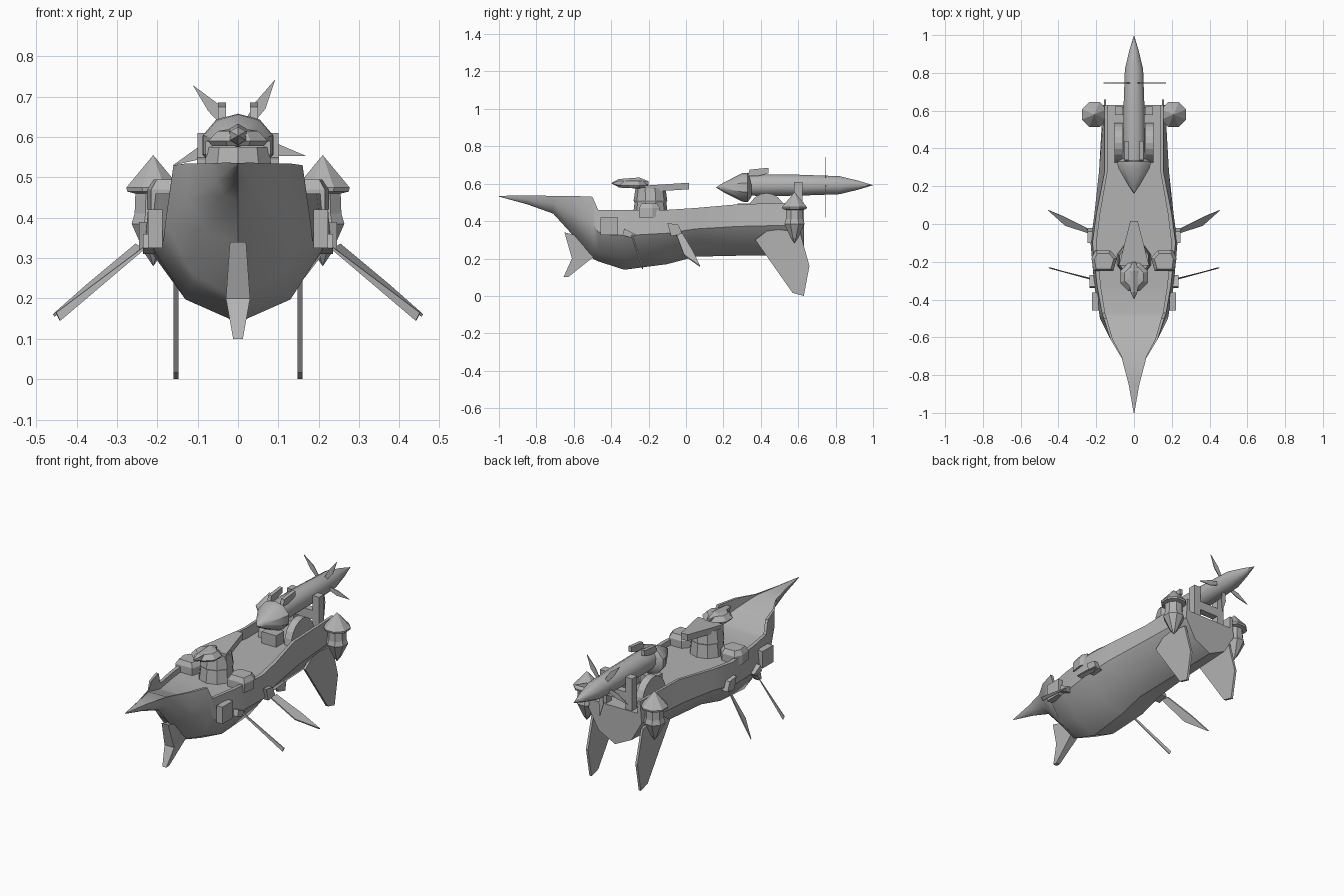
import bpy, bmesh, math
from mathutils import Vector, Matrix

default_cube = bpy.data.objects.get("Cube")
if default_cube:
    bpy.data.objects.remove(default_cube, do_unlink=True)

GREY = 0.45
paint = bpy.data.materials.new("plain grey")
paint.use_nodes = True
paint.diffuse_color = (GREY, GREY, GREY, 1)
paint.node_tree.nodes["Principled BSDF"].inputs["Base Color"].default_value = (GREY, GREY, GREY, 1)


def finish(name, bm, mirrored=False, smooth_angle=None):
    """Turn a bmesh into a painted object, optionally mirrored across x."""
    bmesh.ops.remove_doubles(bm, verts=bm.verts, dist=0.0002)
    bmesh.ops.recalc_face_normals(bm, faces=bm.faces)
    mesh = bpy.data.meshes.new(name)
    bm.to_mesh(mesh)
    bm.free()
    mesh.materials.append(paint)
    obj = bpy.data.objects.new(name, mesh)
    bpy.context.collection.objects.link(obj)
    if smooth_angle:
        bpy.ops.object.select_all(action="DESELECT")
        obj.select_set(True)
        bpy.context.view_layer.objects.active = obj
        bpy.ops.object.shade_smooth_by_angle(angle=math.radians(smooth_angle))
    if mirrored:
        modifier = obj.modifiers.new("other side", "MIRROR")
        modifier.use_axis[0] = True
        modifier.use_mirror_merge = False
    return obj


def loft(name, rings, mirrored=False, smooth_angle=None):
    """Skin a row of closed rings that share one point count, with end caps."""
    bm = bmesh.new()
    rows = [[bm.verts.new(point) for point in ring] for ring in rings]
    count = len(rows[0])
    for near, far in zip(rows, rows[1:]):
        for i in range(count):
            j = (i + 1) % count
            bm.faces.new((near[i], near[j], far[j], far[i]))
    bm.faces.new(rows[0])
    bm.faces.new(rows[-1])
    return finish(name, bm, mirrored, smooth_angle)


def prism(name, outline, depth, mirrored=False):
    """Push an outline of 3D points along the depth vector."""
    base = [Vector(point) for point in outline]
    return loft(name, [base, [point + Vector(depth) for point in base]], mirrored)


def lathe(name, profile, center, sides=8, along_y=False, stretch=1, mirrored=False, smooth_angle=None):
    """Turn (radius, height) pairs around z, or around y."""
    turn = Matrix.Rotation(-math.pi / 2, 4, "X") if along_y else Matrix.Identity(4)
    place = Matrix.Translation(center) @ turn
    rings = []
    for radius, height in profile:
        angles = [math.tau * (i + 0.5) / sides for i in range(sides)]
        rings.append([place @ Vector((stretch * max(radius, 0.0003) * math.cos(a),
                                      max(radius, 0.0003) * math.sin(a), height)) for a in angles])
    return loft(name, rings, mirrored, smooth_angle)


def box(name, center, size, mirrored=False):
    bm = bmesh.new()
    bmesh.ops.create_cube(bm, size=1, matrix=Matrix.Translation(center) @ Matrix.Diagonal((*size, 1)))
    return finish(name, bm, mirrored)


def side_plate(name, outline, x, thickness, mirrored=True):
    """Flat plate drawn in the side plane from (y, z) points."""
    return prism(name, [(x, y, z) for y, z in outline], (thickness, 0, 0), mirrored)


# Hull with long prow, bulwarks and sunken deck
# y, rim half width, rim height, belly half width, keel height, deck height
stations = [
    (-1, .002, .535, .002, .531, .534),
    (-.85, .028, .537, .025, .49, .536),
    (-.71, .065, .535, .055, .44, .53),
    (-.61, .125, .535, .125, .33, .48),
    (-.5, .16, .53, .18, .2, .44),
    (-.47, .17, .46, .185, .185, .43),
    (-.33, .195, .46, .21, .14, .43),
    (-.1, .22, .46, .23, .17, .43),
    (.05, .2, .47, .21, .21, .43),
    (.28, .155, .49, .185, .215, .43),
    (.63, .155, .5, .165, .22, .43)]


def hull_ring(y, rim, top, belly, keel, deck):
    rise = top - keel
    inner = rim * 0.9
    half = [(inner, deck), (inner, top), (rim, top),
            (belly, keel + rise * 0.57), (belly * 0.62, keel + rise * 0.18)]
    right = [(x, y, z) for x, z in half]
    left = [(-x, y, z) for x, z in reversed(half)]
    return right + [(0, y, keel)] + left


loft("hull", [hull_ring(*station) for station in stations], smooth_angle=35)

# Keel spike under the bow
bow_fin = [(-.65, .34, .02), (-.61, .2, .03), (-.655, .1, .012), (-.63, .1, .012), (-.48, .22, .025), (-.5, .3, .02)]
loft("bow_keel_spike", [[(side * w, y, z) for y, z, w in bow_fin] for side in (-1, 1)])

# Rear rudder fins
side_plate("rudder_fin", [(.37, .3), (.57, .016), (.63, 0), (.66, .16), (.61, .34), (.45, .36)], .147, .013)

# Side hatches and oar sockets
box("side_hatch", (.205, -.41, .373), (.036, .095, .095), True)
side_plate("front_oar_socket", [(-.33, .36), (-.27, .33), (-.29, .31), (-.34, .325)], .19, .045)
side_plate("rear_oar_socket", [(-.1, .39), (-.04, .38), (-.02, .33), (-.08, .32)], .2, .045)

# Oars sweeping out and down
prism("rear_oar", [(.235, -.05, .32), (.36, -.01, .215), (.455, .075, .155), (.37, .04, .23), (.25, -.02, .33)],
      (.004, 0, .006), True)
prism("front_oar", [(.21, -.3, .34), (.44, -.235, .145), (.45, -.235, .165), (.23, -.29, .33)],
      (.002, .005, 0), True)

# Tower with wedge roof and gun hood
lathe("tower", [(.095, .42), (.085, .5), (.09, .51), (.08, .575)], (0, -.19, 0), 10, smooth_angle=30)
prism("tower_roof_wedge", [(-.08, -.22, .555), (.08, -.22, .555), (.02, .015, .57), (-.02, .015, .57)], (0, 0, .035))
lathe("gun_hood", [(.07, .578), (.08, .59), (.055, .615), (.02, .62)], (0, -.28, 0), 8)
lathe("gun_nose", [(0, -.4), (.022, -.36), (.03, -.25), (.01, -.2)], (0, 0, .603), 6, True)

# Deck pods beside the tower
pod = []
for height, scale in ((.42, 1), (.47, 1), (.495, .75)):
    pod.append([(.16 + x * scale, -.2 + y * scale, height)
                for x, y in ((-.07, .02), (-.035, .06), (.045, .06), (.065, .02), (.055, -.05), (-.05, -.05))])
loft("deck_pod", pod, True)

# Spindle engine over the stern
lathe("engine_nose", [(0, .16), (.025, .2), (.076, .3), (.078, .33), (.05, .35)], (0, 0, .58), 10, True, 1.18,
      smooth_angle=35)
lathe("engine_spindle", [(.055, .3), (.06, .4), (.058, .6), (.05, .82), (.025, .92), (0, 1)],
      (0, 0, .592), 12, True, smooth_angle=35)

# Engine cradle: round arches, brackets and a front step
arch = [(.43 + .105 * math.cos(a), .43 + .12 * math.sin(a))
        for a in (math.pi * i / 10 for i in range(11))]
side_plate("cradle_arch", arch, .06, .042)
box("cradle_bracket", (.08, .6, .52), (.04, .045, .18), True)
box("cradle_crossbar", (0, .6, .5), (.2, .04, .05))
box("cradle_step", (0, .31, .46), (.09, .07, .07))

# Small upper vanes on the spindle
side_plate("engine_vane", [(.33, .64), (.34, .675), (.44, .685), (.44, .655), (.38, .64)], .03, .02)

# Five-bladed propeller
blade_shape = [(.03, -.008), (.1, -.018), (.175, 0), (.1, .012), (.03, .008)]
for number in range(5):
    spin = Matrix.Rotation(math.radians(86 + 72 * number), 4, "Y")
    points = [Vector((0, .745, .595)) + spin @ Vector((r, 0, w)) for r, w in blade_shape]
    prism(f"propeller_blade_{number + 1}", points, (0, .004, 0))

# Hanging lantern pods at the stern, with their arms
lathe("stern_lantern", [(0, .555), (.072, .475), (.07, .465), (.048, .46), (.05, .41), (.058, .385), (.022, .31), (0, .28)],
      (.21, .58, 0), 8, mirrored=True)
box("lantern_arm", (.17, .58, .43), (.06, .03, .03), True)
